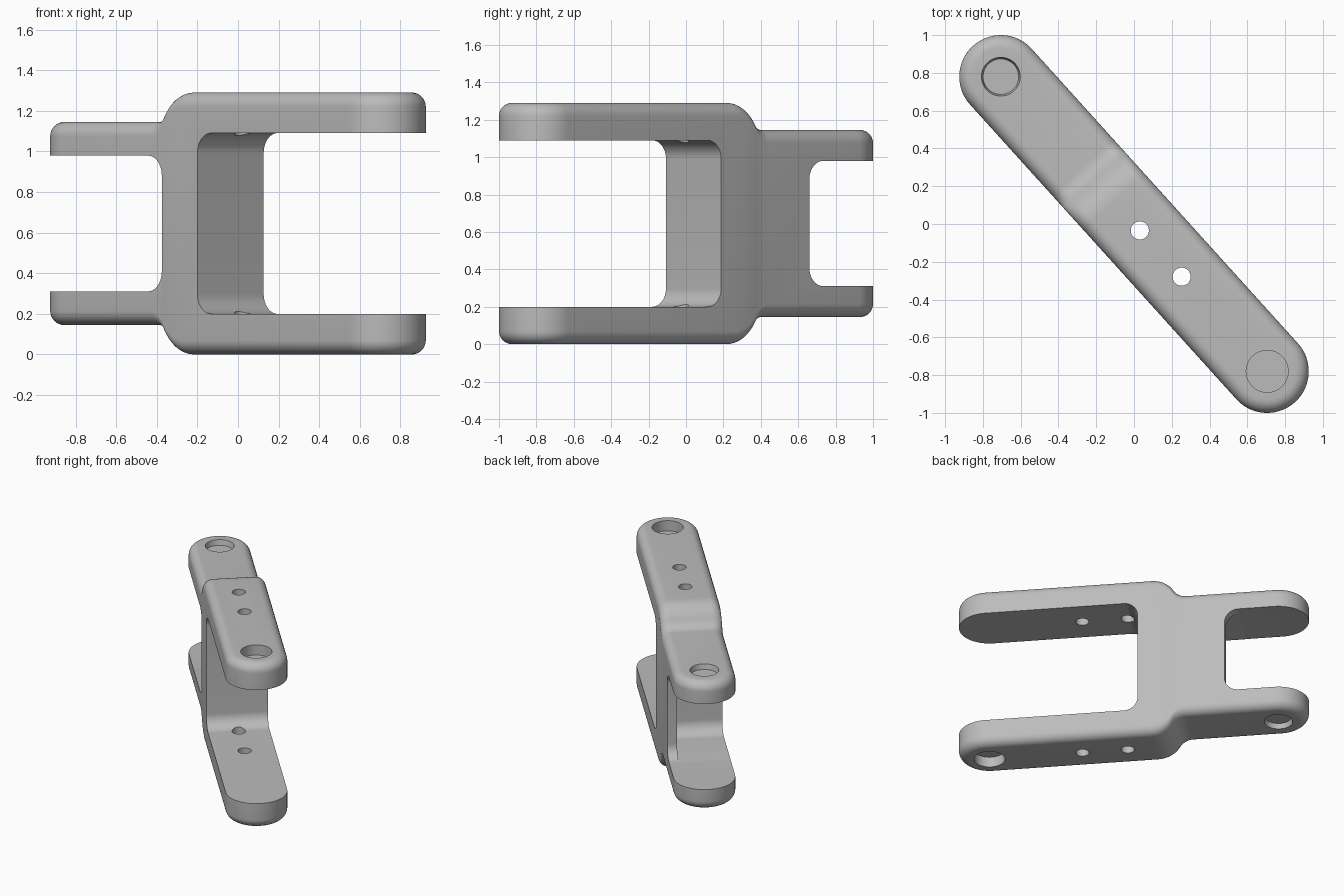
import bpy, bmesh, math
from mathutils import Matrix, Vector

if "Cube" in bpy.data.objects:
    bpy.data.objects.remove(bpy.data.objects["Cube"], do_unlink=True)

# Bracket dimensions: u runs along the length, v across the width
PIVOT = 1.0514
WIDTH = 0.22
MID = 0.645
BIG, SMALL = 0.645, 0.5
FILLET = 0.07
STEP_U, STEP_LEN, STEP_TURN = -0.155, 0.25, math.radians(60)
R_CONVEX, R_CONCAVE = 0.18, 0.108
TURN = Matrix.Rotation(math.atan2(-0.78, 0.705), 4, "Z")


def new_object(name, bm):
    bmesh.ops.recalc_face_normals(bm, faces=bm.faces)
    mesh = bpy.data.meshes.new(name)
    bm.to_mesh(mesh)
    bm.free()
    obj = bpy.data.objects.new(name, mesh)
    bpy.context.collection.objects.link(obj)
    return obj


def step_curve(count=8):
    """Shoulder between thick and thin ends: two tangent arcs as (u, height)."""
    points = []
    for i in range(count + 1):
        a = STEP_TURN * i / count
        points.append((STEP_U - R_CONVEX * math.sin(a), BIG - R_CONVEX * (1 - math.cos(a))))
    for i in range(count - 1, -1, -1):
        a = STEP_TURN * i / count
        points.append((STEP_U - STEP_LEN + R_CONCAVE * math.sin(a),
                       SMALL + R_CONCAVE * (1 - math.cos(a))))
    return points


def outline(arc=20):
    """Half of the rounded plan: (centre u, angle, height)."""
    quarter = math.pi / 2
    half = [(PIVOT, quarter * i / arc, BIG) for i in range(arc + 1)]
    half += [(u, quarter, h) for u, h in step_curve()]
    half += [(-PIVOT, quarter + quarter * i / arc, SMALL) for i in range(arc + 1)]
    return half + [(u, -a, h) for u, a, h in half[-2:0:-1]]


def make_body():
    """Rounded slab with filleted rims, built as stacked rings."""
    bm = bmesh.new()
    plan = outline()
    n = len(plan)
    steps = 8
    levels = [(1, math.pi / 2 * k / steps) for k in range(steps, -1, -1)]
    levels += [(-1, a) for _, a in reversed(levels)]
    rings = []
    for side, a in levels:
        r = WIDTH - FILLET * (1 - math.cos(a))
        drop = FILLET * (1 - math.sin(a))
        rings.append([bm.verts.new((u + r * math.cos(t), r * math.sin(t),
                                    MID + side * (h - drop))) for u, t, h in plan])
    for r0, r1 in zip(rings, rings[1:]):
        for i in range(n):
            j = (i + 1) % n
            bm.faces.new((r0[i], r0[j], r1[j], r1[i]))
    # Caps as strips across the width
    for ring in (rings[0], rings[-1]):
        for i in range(n // 2):
            strip = []
            for k in (i, i + 1, n - i - 1, (n - i) % n):
                if ring[k] not in strip:
                    strip.append(ring[k])
            bm.faces.new(strip)
    return new_object("fork_bracket", bm)


def window_cutter(inner, side, z0, z1, v0, v1, r=0.1, arc=12):
    """Open slot with rounded corners next to the web."""
    points = [(side * 2, z0), (side * 2, z1)]
    for start, cz in ((0, z1 - r), (1, z0 + r)):
        for i in range(arc + 1):
            t = math.pi / 2 * (start + i / arc)
            points.append((inner + side * r * (1 - math.sin(t)), cz + r * math.cos(t)))
    bm = bmesh.new()
    face = bm.faces.new([bm.verts.new((u, v0, z)) for u, z in points])
    ext = bmesh.ops.extrude_face_region(bm, geom=[face])
    verts = [g for g in ext["geom"] if isinstance(g, bmesh.types.BMVert)]
    bmesh.ops.translate(bm, verts=verts, vec=Vector((0, v1 - v0, 0)))
    return new_object("window_cutter", bm)


def hole_cutter(u, z0, z1, r_bottom, r_top, sides=48):
    bm = bmesh.new()
    bmesh.ops.create_cone(bm, cap_ends=True, segments=sides, radius1=r_bottom,
                          radius2=r_top, depth=z1 - z0,
                          matrix=Matrix.Translation((u, 0, (z0 + z1) / 2)))
    return new_object("hole_cutter", bm)


def cut(obj, cutter):
    mod = obj.modifiers.new("cut", "BOOLEAN")
    mod.operation = "DIFFERENCE"
    mod.solver = "EXACT"
    mod.object = cutter
    bpy.context.view_layer.objects.active = obj
    bpy.ops.object.modifier_apply(modifier=mod.name)
    bpy.data.objects.remove(cutter, do_unlink=True)


body = make_body()

# Fork openings at both ends, plus the pocket behind the thin side wall
cut(body, window_cutter(-0.055, 1, 0.2, 1.09, -0.5, 0.5))
cut(body, window_cutter(-0.69, -1, 0.31, 0.98, -0.5, 0.5))
cut(body, window_cutter(-0.316, -1, 0.311, 0.979, -0.5, 0.15))

# Blind pivot sockets on the outer faces
for u, height, r_floor, r_rim, depth in ((PIVOT, BIG, 0.111, 0.111, 0.08),
                                         (-PIVOT, SMALL, 0.094, 0.105, 0.04)):
    top, bottom = MID + height, MID - height
    cut(body, hole_cutter(u, top - depth, top + 0.01, r_floor, r_rim))
    cut(body, hole_cutter(u, bottom - 0.01, bottom + depth, r_rim, r_floor))

# Bolt holes through both thick arms
for u in (0.046, 0.376):
    cut(body, hole_cutter(u, -0.1, 1.4, 0.048, 0.048, 32))

# Turn into place and finish
body.data.transform(TURN)
grey = bpy.data.materials.new("plain_grey")
grey.use_nodes = True
colour = (0.5, 0.5, 0.5, 1)
grey.diffuse_color = colour
grey.node_tree.nodes["Principled BSDF"].inputs["Base Color"].default_value = colour
body.data.materials.clear()
body.data.materials.append(grey)
bpy.ops.object.select_all(action="DESELECT")
body.select_set(True)
bpy.context.view_layer.objects.active = body
bpy.ops.object.shade_smooth_by_angle(angle=math.radians(30))
